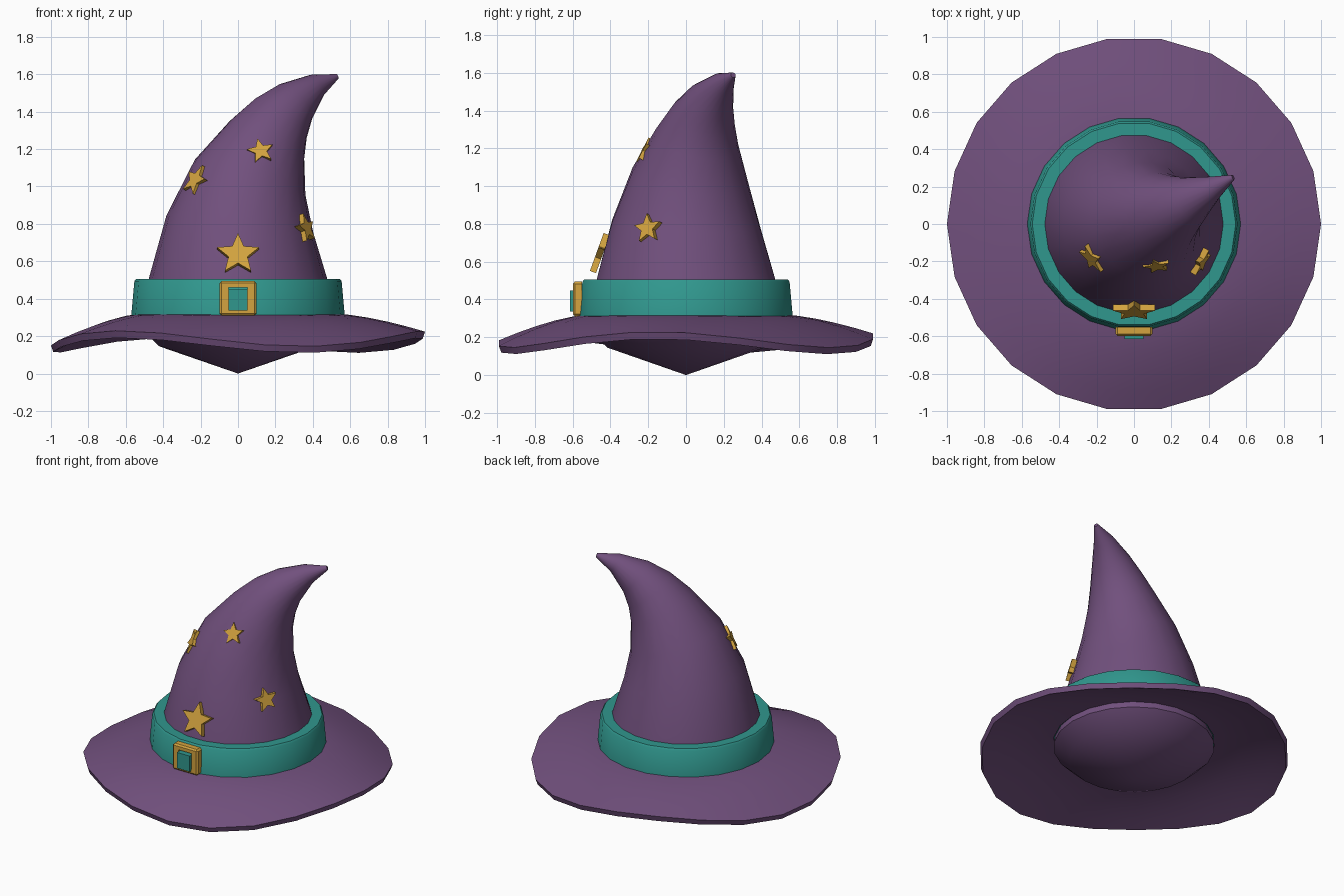
import bpy, bmesh, math
from mathutils import Vector, Matrix

if "Cube" in bpy.data.objects:
    bpy.data.objects.remove(bpy.data.objects["Cube"])

N = 22
Z = Vector((0, 0, 1))


def material(name, rgb):
    m = bpy.data.materials.new(name)
    m.diffuse_color = (*rgb, 1)
    m.use_nodes = True
    m.node_tree.nodes["Principled BSDF"].inputs["Base Color"].default_value = m.diffuse_color
    return m


purple = material("purple_felt", (0.165, 0.08, 0.205))
teal = material("teal_ribbon", (0.03, 0.31, 0.27))
gold = material("gold", (0.66, 0.37, 0.05))


def finish(name, bm, mat, angle=35):
    bmesh.ops.recalc_face_normals(bm, faces=bm.faces[:])
    me = bpy.data.meshes.new(name)
    bm.to_mesh(me)
    bm.free()
    me.materials.append(mat)
    ob = bpy.data.objects.new(name, me)
    bpy.context.collection.objects.link(ob)
    bpy.ops.object.select_all(action='DESELECT')
    ob.select_set(True)
    bpy.context.view_layer.objects.active = ob
    bpy.ops.object.shade_smooth_by_angle(angle=math.radians(angle))
    return ob


def loft(bm, rings, closed=False):
    """Skin consecutive rings of points with quads."""
    vs = [[bm.verts.new(p) for p in ring] for ring in rings]
    pairs = list(zip(vs, vs[1:])) + ([(vs[-1], vs[0])] if closed else [])
    for a, b in pairs:
        for i in range(N):
            j = (i + 1) % N
            bm.faces.new((a[i], a[j], b[j], b[i]))
    return vs


def circle(r, z):
    """Ring of points; z may be a function of the angle."""
    out = []
    for i in range(N):
        a = math.tau * i / N
        out.append((r * math.cos(a), r * math.sin(a), z(a) if callable(z) else z))
    return out


# Brim: drooping disc with a three-lobed wave that grows towards the rim
def brim_ring(r, drop):
    t = max(0, (r - 0.52) / 0.48)
    return circle(r, lambda a: 0.32 - drop - 0.133 * t ** 1.5
                  + 0.042 * t ** 1.5 * math.cos(3 * a + 0.5))


radii = [0.52, 0.6, 0.7, 0.8, 0.9, 1.0]
bm = bmesh.new()
loft(bm, [brim_ring(r, 0) for r in radii]
     + [brim_ring(r - (0.012 if r == 1.0 else 0), 0.041) for r in reversed(radii)], True)
finish("brim", bm, purple)

# Crown: tapering tube swept along a bent path, pointed underside
path = [(0, 0, .145, .42), (0, 0, .24, .52), (0, 0, .5, .479), (.01, 0, .8, .395),
        (.065, .022, 1.05, .31), (.155, .058, 1.25, .223), (.225, .09, 1.36, .175),
        (.305, .13, 1.45, .128), (.42, .193, 1.54, .066), (.53, .25, 1.588, .014)]
pts = [Vector(p[:3]) for p in path]
rings = []
for i, p in enumerate(path):
    t = pts[min(i + 1, len(pts) - 1)] - pts[max(i - 1, 0)]
    q = Z.rotation_difference(t) if i > 2 else Z.rotation_difference(Z)
    rings.append([pts[i] + q @ Vector(c) for c in circle(p[3], 0)])
bm = bmesh.new()
vs = loft(bm, rings)
bm.faces.new(vs[-1])
apex = bm.verts.new((0, 0, 0))
for i in range(N):
    bm.faces.new((apex, vs[0][(i + 1) % N], vs[0][i]))
finish("crown", bm, purple, 50)

# Hat band
bm = bmesh.new()
loft(bm, [circle(r, z) for r, z in
          [(.505, .285), (.573, .285), (.57, .32), (.554, .494), (.544, .506), (.475, .506)]], True)
finish("band", bm, teal)


# Buckle: bevelled square frame and raised centre
def frame(w, h, y):
    return [(sx * w, y, .403 + sz * h) for sx, sz in ((-1, -1), (1, -1), (1, 1), (-1, 1))]


bm = bmesh.new()
loops = [frame(.099, .092, -.55), frame(.099, .092, -.588), frame(.088, .081, -.598),
         frame(.052, .057, -.598), frame(.052, .057, -.55)]
vs = [[bm.verts.new(p) for p in l] for l in loops]
for k in range(5):
    a, b = vs[k], vs[(k + 1) % 5]
    for i in range(4):
        j = (i + 1) % 4
        bm.faces.new((a[i], a[j], b[j], b[i]))
corners = [e for e in bm.edges if abs(e.verts[0].co.y - e.verts[1].co.y) > .03
           and abs(e.verts[0].co.x) > .09]
bmesh.ops.bevel(bm, geom=corners, offset=.012, segments=1, affect='EDGES')
finish("buckle_frame", bm, gold, 20)

bm = bmesh.new()
bmesh.ops.create_cube(bm, size=1, matrix=Matrix.Translation((0, -.58, .392))
                      @ Matrix.Diagonal((.1, .07, .112, 1)))
finish("buckle_centre", bm, teal)


# Stars: extruded five-pointed plates facing along the surface normal
def star(name, pos, normal, r, spin, depth=.034):
    n = Vector(normal).normalized()
    side = Z.cross(n).normalized()
    up = n.cross(side)
    bm = bmesh.new()
    layers = []
    for d in (-depth / 2, depth / 2):
        layer = []
        for i in range(10):
            a = math.radians(spin + 36 * i)
            rr = r if i % 2 == 0 else r * .45
            layer.append(bm.verts.new(Vector(pos) + n * d - side * rr * math.sin(a)
                                      + up * rr * math.cos(a)))
        layers.append(layer)
        bm.faces.new(layer)
    for i in range(10):
        j = (i + 1) % 10
        bm.faces.new((layers[0][i], layers[0][j], layers[1][j], layers[1][i]))
    finish(name, bm, gold, 20)


star("star_front", (0, -.46, .635), (0, -.94, .34), .118, 0)
star("star_upper", (.12, -.215, 1.185), (.05, -.88, .45), .074, 12)
star("star_left", (-.222, -.18, 1.03), (-.72, -.56, .42), .088, -15)
star("star_right", (.358, -.2, .775), (.83, -.48, .24), .08, 8)
